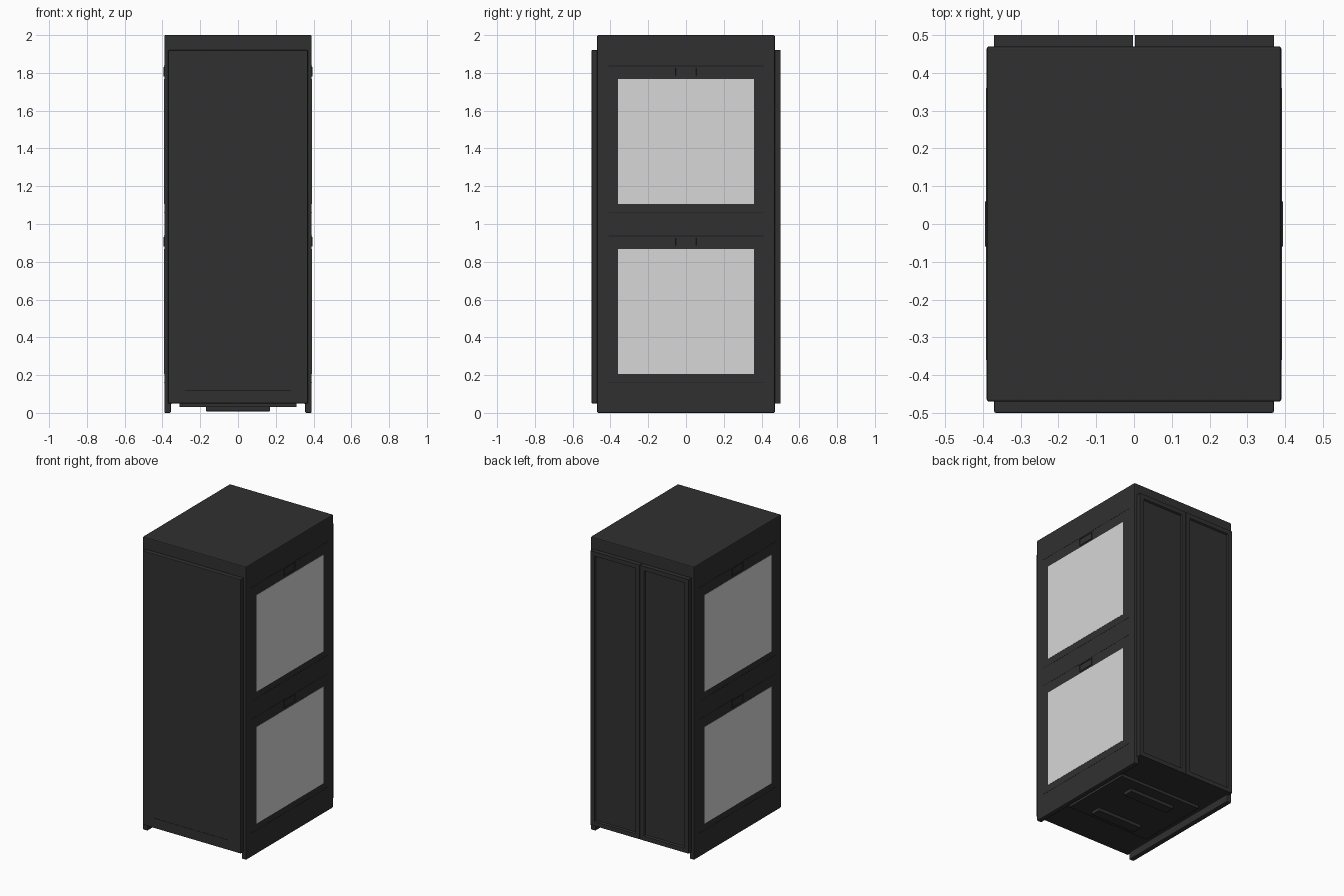
import bpy, bmesh

if "Cube" in bpy.data.objects:
    bpy.data.objects.remove(bpy.data.objects["Cube"])


def material(name, c):
    m = bpy.data.materials.new(name)
    m.diffuse_color = (*c, 1)
    m.use_nodes = True
    m.node_tree.nodes["Principled BSDF"].inputs["Base Color"].default_value = m.diffuse_color
    return m


DARK = material("charcoal", (0.03, 0.03, 0.03))
GROOVE = material("black_line", (0.012, 0.012, 0.012))
PALE = material("pale_grey", (0.68, 0.68, 0.68))


def finish(name, bm, mat, bevel=0):
    bmesh.ops.recalc_face_normals(bm, faces=bm.faces)
    me = bpy.data.meshes.new(name)
    bm.to_mesh(me)
    bm.free()
    me.materials.append(mat)
    ob = bpy.data.objects.new(name, me)
    bpy.context.collection.objects.link(ob)
    if bevel:
        b = ob.modifiers.new("bevel", "BEVEL")
        b.width = bevel
        b.segments = 2
    return ob


def box_bm(lo, hi):
    bm = bmesh.new()
    bmesh.ops.create_cube(bm, size=1)
    for v in bm.verts:
        v.co = [(a + b) / 2 + c * (b - a) for a, b, c in zip(lo, hi, v.co)]
    return bm


def box(name, lo, hi, mat=DARK, bevel=0):
    return finish(name, box_bm(lo, hi), mat, bevel)


def recessed_box(name, lo, hi, normal, border, depth, slope=0.008):
    # box whose face along `normal` carries a framed, sunken panel
    bm = box_bm(lo, hi)
    bm.normal_update()
    axis, sign = normal
    face = [f for f in bm.faces if f.normal[axis] * sign > 0.9]
    bmesh.ops.inset_region(bm, faces=face, thickness=border)
    bmesh.ops.inset_region(bm, faces=face, thickness=slope, depth=-depth)
    return finish(name, bm, DARK)


# cabinet shell: a cross-section with two floor rails, extruded front to back
bm = bmesh.new()
profile = [(-.39, 0), (-.355, 0), (-.355, .05), (.355, .05), (.355, 0),
           (.39, 0), (.39, 2), (-.39, 2)]
face = bm.faces.new([bm.verts.new((x, -.47, z)) for x, z in profile])
ext = bmesh.ops.extrude_face_region(bm, geom=[face])
for g in ext["geom"]:
    if isinstance(g, bmesh.types.BMVert):
        g.co.y = .47
finish("cabinet_shell", bm, DARK, .006)

# front door with its lower groove
box("front_door", (-.37, -.5, .05), (.37, -.465, 1.92), DARK, .004)
box("front_door_groove", (-.28, -.5005, .115), (.28, -.499, .12), GROOVE)

# pair of rear doors with sunken panels
for side, a, b in (("left", .002, .37), ("right", -.37, -.002)):
    recessed_box("rear_door_" + side, (a, .465, .05), (b, .5, 1.92), (1, 1), .042, .01)

# side panels, windows, latches
for side, s in (("right", 1), ("left", -1)):
    def span(a, b):
        return sorted((s * a, s * b))
    for level, z in (("lower", 0), ("upper", .9)):
        tag = side + "_" + level
        for edge, h in (("bottom", .16), ("top", .935)):
            x0, x1 = span(.385, .3905)
            box("panel_seam_%s_%s" % (edge, tag), (x0, -.41, z + h), (x1, .41, z + h + .004), GROOVE)
        x0, x1 = span(.385, .3915)
        box("window_" + tag, (x0, -.36, z + .207), (x1, .36, z + .867), PALE)
        x0, x1 = span(.385, .394)
        recessed_box("latch_" + tag, (x0, -.06, z + .88), (x1, .06, z + .932),
                     (0, s), .008, .006, .002)

# underside plates
box("floor_plate", (-.31, -.25, .03), (.31, .25, .055))
for name, y in (("front", -.17), ("rear", .14)):
    box("floor_cover_" + name, (-.17, y - .035, .008), (.17, y + .035, .035), DARK, .004)
